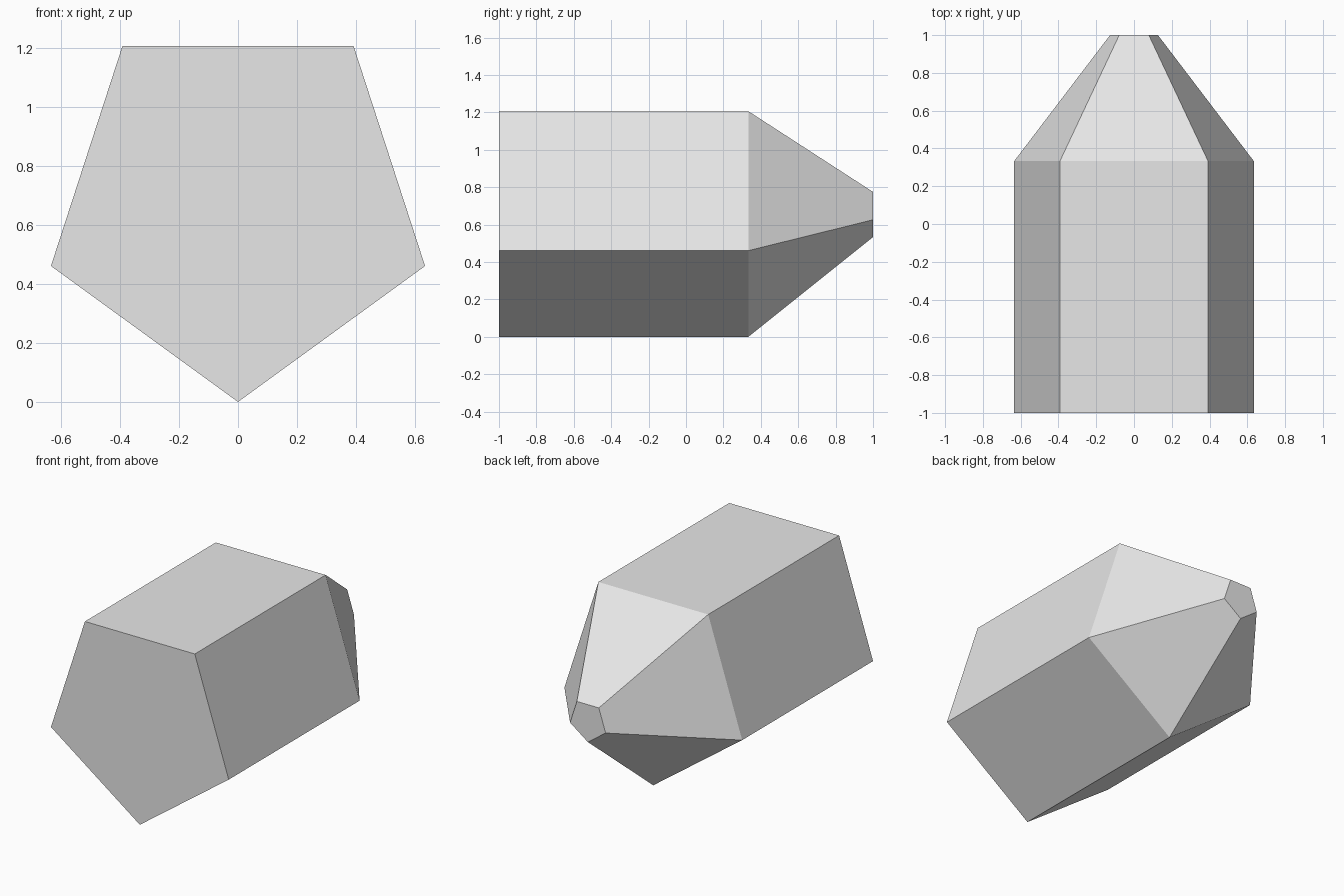
import bpy
import bmesh
from math import sin, cos, tau

SIDES = 5
RADIUS = 2 / 3
# Cross-sections along the shaft: y position and radius
SECTIONS = [(-1, RADIUS), (1 / 3, RADIUS), (1, RADIUS * 0.2)]

cube = bpy.data.objects.get("Cube")
if cube:
    bpy.data.objects.remove(cube, do_unlink=True)

# Plain grey material
grey = bpy.data.materials.new("light grey")
grey.use_nodes = True
colour = (0.8, 0.8, 0.8, 1)
grey.diffuse_color = colour
grey.node_tree.nodes["Principled BSDF"].inputs["Base Color"].default_value = colour


def ring(bm, y, radius):
    """Pentagon around the y axis with one corner pointing down."""
    angles = [tau * i / SIDES for i in range(SIDES)]
    return [bm.verts.new((radius * sin(a), y, RADIUS - radius * cos(a))) for a in angles]


# Pentagonal prism with a blunt tapered back end
bm = bmesh.new()
rings = [ring(bm, y, r) for y, r in SECTIONS]
for a, b in zip(rings, rings[1:]):
    for i in range(SIDES):
        j = (i + 1) % SIDES
        bm.faces.new((a[i], a[j], b[j], b[i]))
bm.faces.new(rings[0])
bm.faces.new(rings[-1])
bmesh.ops.recalc_face_normals(bm, faces=bm.faces)

mesh = bpy.data.meshes.new("tapered_prism")
bm.to_mesh(mesh)
bm.free()
mesh.materials.append(grey)
bpy.context.collection.objects.link(bpy.data.objects.new("tapered_prism", mesh))
